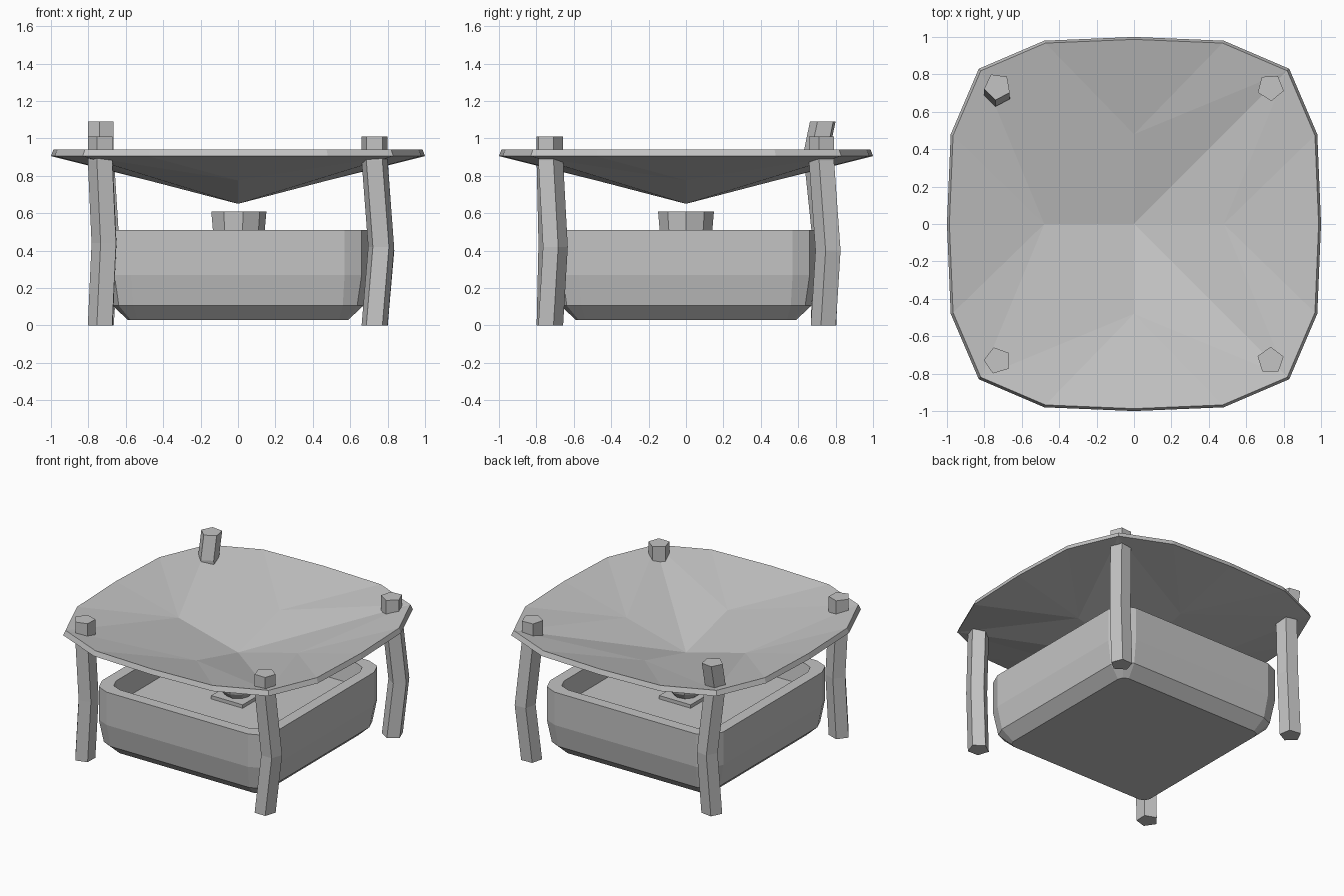
import bpy, bmesh, math

cube = bpy.data.objects.get("Cube")
if cube:
    bpy.data.objects.remove(cube, do_unlink=True)

stone = bpy.data.materials.new("grey_stone")
stone.use_nodes = True
GREY = (0.55, 0.55, 0.55, 1)
stone.diffuse_color = GREY
stone.node_tree.nodes["Principled BSDF"].inputs["Base Color"].default_value = GREY


def finish(name, bm):
    bmesh.ops.recalc_face_normals(bm, faces=bm.faces)
    mesh = bpy.data.meshes.new(name)
    bm.to_mesh(mesh)
    bm.free()
    mesh.materials.append(stone)
    obj = bpy.data.objects.new(name, mesh)
    bpy.context.collection.objects.link(obj)
    return obj


def loft(name, rings):
    """Skin a list of point rings and close both ends."""
    bm = bmesh.new()
    loops = [[bm.verts.new(p) for p in ring] for ring in rings]
    n = len(loops[0])
    for a, b in zip(loops, loops[1:]):
        for i in range(n):
            j = (i + 1) % n
            bm.faces.new((a[i], a[j], b[j], b[i]))
    bm.faces.new(loops[0])
    bm.faces.new(loops[-1])
    return finish(name, bm)


def circle(sides, radius, x, y, z, turn=0):
    step = math.tau / sides
    return [(x + radius * math.cos(i * step + turn),
             y + radius * math.sin(i * step + turn), z) for i in range(sides)]


def clipped_square(half, cut, z):
    s = half - cut
    m = half - cut * 0.3
    quarter = [(half, s), (m, m), (s, half)]
    ring = []
    for _ in range(4):
        ring += [(x, y, z) for x, y in quarter]
        quarter = [(-y, x) for x, y in quarter]
    return ring


# Dished roof: rounded outline, four middle points, one low centre
def roof_outline(scale, z):
    quarter = [(1, 0), (0.98, 0.48), (0.83, 0.83), (0.48, 0.98)]
    ring = []
    for _ in range(4):
        ring += [(x * scale, y * scale, z) for x, y in quarter]
        quarter = [(-y, x) for x, y in quarter]
    return ring


def dish(bm, scale, rim_z, mid_z, low_z):
    rim = [bm.verts.new(p) for p in roof_outline(scale, rim_z)]
    mid = [bm.verts.new(p) for p in circle(4, 0.48, 0, 0, mid_z)]
    low = bm.verts.new((0, 0, low_z))
    for k in range(4):
        a = 4 * k
        corner, nxt = rim[a + 2], mid[(k + 1) % 4]
        for i in (-2, -1, 0, 1):
            bm.faces.new((mid[k], rim[a + i], rim[a + i + 1]))
        if k in (1, 2):
            bm.faces.new((low, mid[k], corner, nxt))
        else:
            bm.faces.new((low, mid[k], corner))
            bm.faces.new((low, corner, nxt))
    return rim


bm = bmesh.new()
lower = dish(bm, 1.0, 0.905, 0.775, 0.65)
upper = dish(bm, 0.987, 0.94, 0.81, 0.685)
for i in range(16):
    j = (i + 1) % 16
    bm.faces.new((lower[i], lower[j], upper[j], upper[i]))
finish("roof", bm)

# Basin: outside wall, flat rim, inside wall and floor
loft("basin", [clipped_square(h, c, z) for h, c, z in (
    (0.59, 0.05, 0.03), (0.67, 0.11, 0.105), (0.70, 0.13, 0.27),
    (0.70, 0.13, 0.51), (0.62, 0.10, 0.51), (0.60, 0.10, 0.36))])

# Small cup on a square plate in the middle of the basin
loft("cup_plate", [circle(4, 0.18, 0, 0, z, math.pi / 4) for z in (0.355, 0.385)])
loft("cup", [circle(9, r, 0, 0, z) for r, z in (
    (0.08, 0.38), (0.125, 0.43), (0.143, 0.51), (0.152, 0.61))])


# Crooked five-sided legs that pass through the roof
def leg(name, turn, path):
    loft(name, [circle(5, 0.073, x, y, z, turn) for x, y, z in path])


leg("front_right_leg", 0.6, [(-0.73, -0.73, 0), (-0.71, -0.72, 0.44),
                             (-0.73, -0.73, 0.88), (-0.73, -0.73, 1.01)])
leg("front_left_leg", 0.3, [(0.73, -0.73, 0), (0.765, -0.705, 0.42),
                            (0.73, -0.73, 0.88), (0.73, -0.73, 1.01)])
leg("back_left_leg", 1.0, [(0.73, 0.74, 0), (0.765, 0.765, 0.40),
                           (0.73, 0.73, 0.88), (0.73, 0.73, 1.01)])
leg("back_right_leg", 0.8, [(-0.73, 0.74, 0), (-0.70, 0.75, 0.44),
                            (-0.73, 0.70, 0.92), (-0.73, 0.735, 1.09)])
